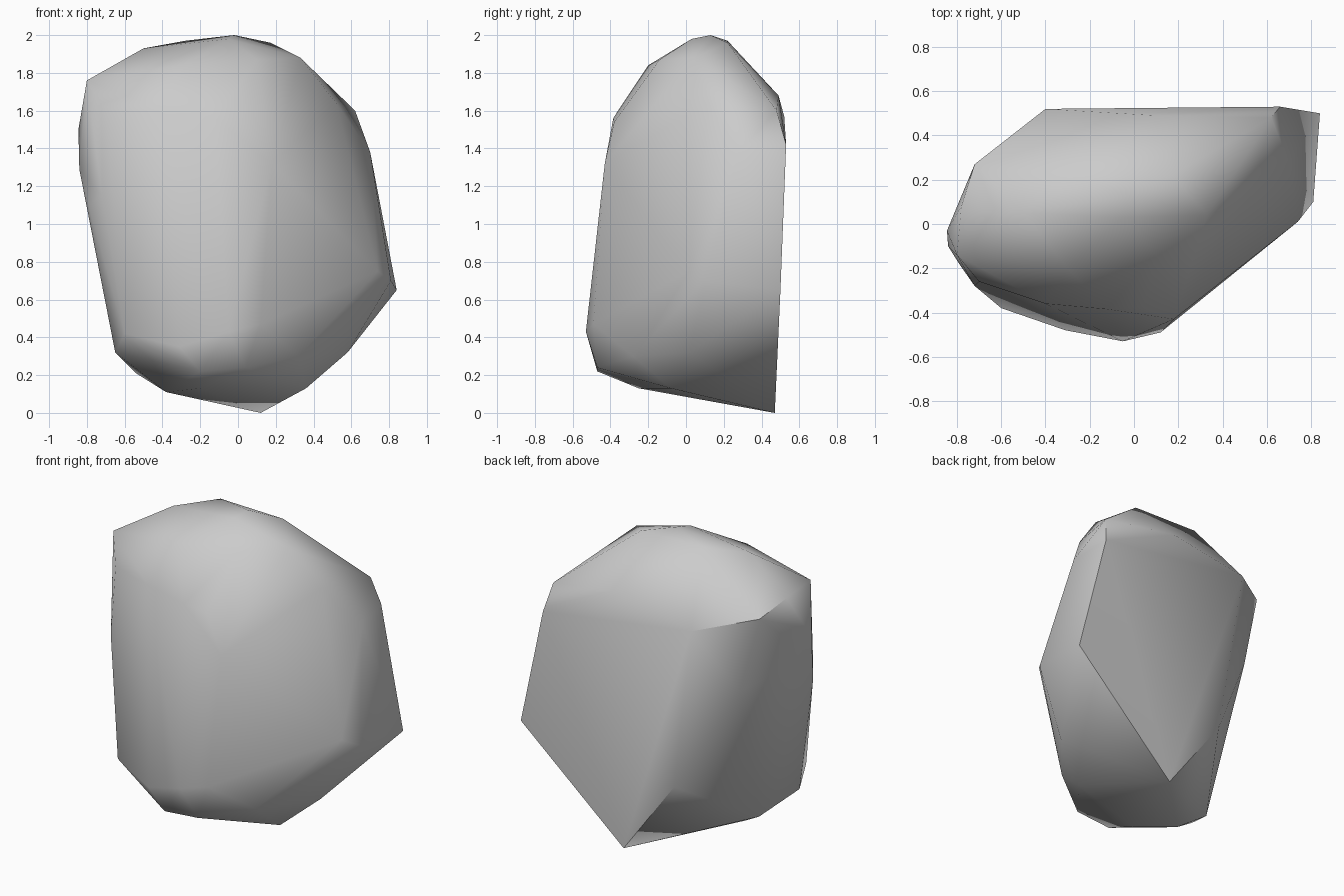
import bpy, bmesh, math

# Corner points of the boulder, grouped by the side they shape (x, y, z)
crown = [
    (-0.02, 0.13, 2.00), (-0.05, 0.03, 1.98), (0.17, 0.22, 1.96), (-0.28, 0.22, 1.97),
    (-0.50, 0.05, 1.93), (-0.30, -0.20, 1.84), (0.33, 0.04, 1.88), (0.10, -0.14, 1.87),
]
back = [
    (-0.40, 0.52, 1.57), (0.66, 0.53, 1.42), (0.62, 0.48, 1.60), (0.84, 0.50, 0.65),
    (0.12, 0.47, 0.00), (-0.25, 0.48, 0.50), (0.10, 0.49, 1.68),
]
left = [
    (-0.80, -0.14, 1.76), (-0.845, -0.03, 1.50), (-0.84, -0.10, 1.29), (-0.72, 0.27, 1.64),
    (-0.79, -0.18, 1.10), (-0.65, -0.24, 0.32), (-0.54, 0.02, 0.21), (-0.60, 0.30, 1.15),
    (-0.78, 0.08, 1.72),
]
front = [
    (-0.70, -0.26, 1.60), (-0.40, -0.36, 1.60), (-0.12, -0.385, 1.56), (0.04, -0.38, 1.54),
    (0.18, -0.43, 1.32), (-0.72, -0.28, 1.15), (-0.60, -0.38, 0.42), (-0.31, -0.48, 0.35),
    (-0.05, -0.53, 0.43), (0.12, -0.49, 0.47), (-0.20, -0.47, 0.22), (0.04, -0.47, 0.24),
]
right_and_base = [
    (0.70, 0.28, 1.38), (0.81, 0.10, 0.70), (0.74, 0.01, 0.75), (0.58, 0.02, 0.32),
    (0.36, -0.08, 0.13), (0.32, -0.28, 0.30), (-0.38, -0.06, 0.11), (-0.20, -0.25, 0.13),
    (0.52, 0.12, 1.64),
]

# Boulder: convex skin stretched over the corner points
bm = bmesh.new()
for group in (crown, back, left, front, right_and_base):
    for p in group:
        bm.verts.new(p)
hull = bmesh.ops.convex_hull(bm, input=bm.verts[:])
loose = {g for g in hull["geom_interior"] if isinstance(g, bmesh.types.BMVert)}
loose |= {v for v in bm.verts if not v.link_faces}
bmesh.ops.delete(bm, geom=list(loose), context="VERTS")
bmesh.ops.recalc_face_normals(bm, faces=bm.faces[:])

mesh = bpy.data.meshes.new("boulder")
bm.to_mesh(mesh)
bm.free()
boulder = bpy.data.objects.new("boulder", mesh)
bpy.context.collection.objects.link(boulder)

# Smooth shading, keeping only the hardest edges sharp
bpy.context.view_layer.objects.active = boulder
boulder.select_set(True)
bpy.ops.object.shade_smooth_by_angle(angle=math.radians(45))
